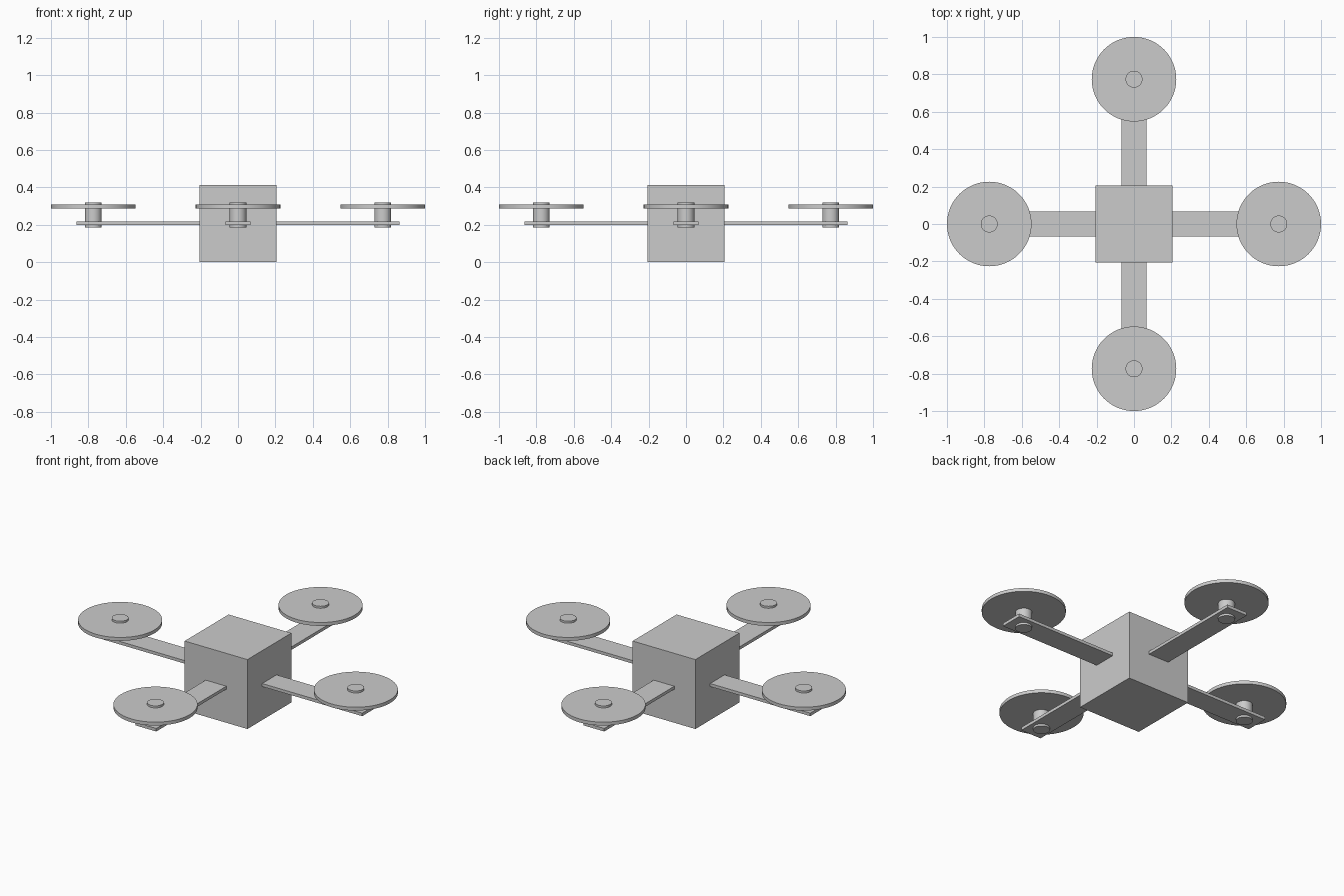
import bpy
from math import cos, sin, pi

if "Cube" in bpy.data.objects:
    bpy.data.objects.remove(bpy.data.objects["Cube"])

grey = bpy.data.materials.new("plain grey")
grey.use_nodes = True
colour = (0.6, 0.6, 0.6, 1)
grey.diffuse_color = colour
grey.node_tree.nodes["Principled BSDF"].inputs["Base Color"].default_value = colour


def finish(name):
    ob = bpy.context.object
    ob.name = name
    ob.data.materials.append(grey)
    return ob


def box(name, centre, size, turn=0):
    bpy.ops.mesh.primitive_cube_add(size=1, location=centre, rotation=(0, 0, turn))
    ob = finish(name)
    ob.scale = size
    bpy.ops.object.transform_apply(location=False, rotation=False, scale=True)


def cylinder(name, x, y, radius, bottom, top):
    bpy.ops.mesh.primitive_cylinder_add(vertices=64, radius=radius, depth=top - bottom,
                                        location=(x, y, (bottom + top) / 2))
    finish(name)
    bpy.ops.object.shade_smooth_by_angle()


BODY = 0.412
ARM_END = 0.863
ARM_START = 0.15
ROTOR_AT = 0.774

# Central body
box("body", (0, 0, BODY / 2), (BODY, BODY, BODY))

# Four arms, each with a motor through it and a rotor disc
for i, side in enumerate(("left", "back", "right", "front")):
    turn = i * pi / 2
    dx, dy = cos(turn), sin(turn)
    mid = (ARM_START + ARM_END) / 2
    box(side + "_arm", (dx * mid, dy * mid, 0.208),
        (ARM_END - ARM_START, 0.135, 0.018), turn)
    x, y = dx * ROTOR_AT, dy * ROTOR_AT
    cylinder(side + "_motor", x, y, 0.045, 0.187, 0.32)
    cylinder(side + "_rotor_disc", x, y, 0.226, 0.288, 0.308)
